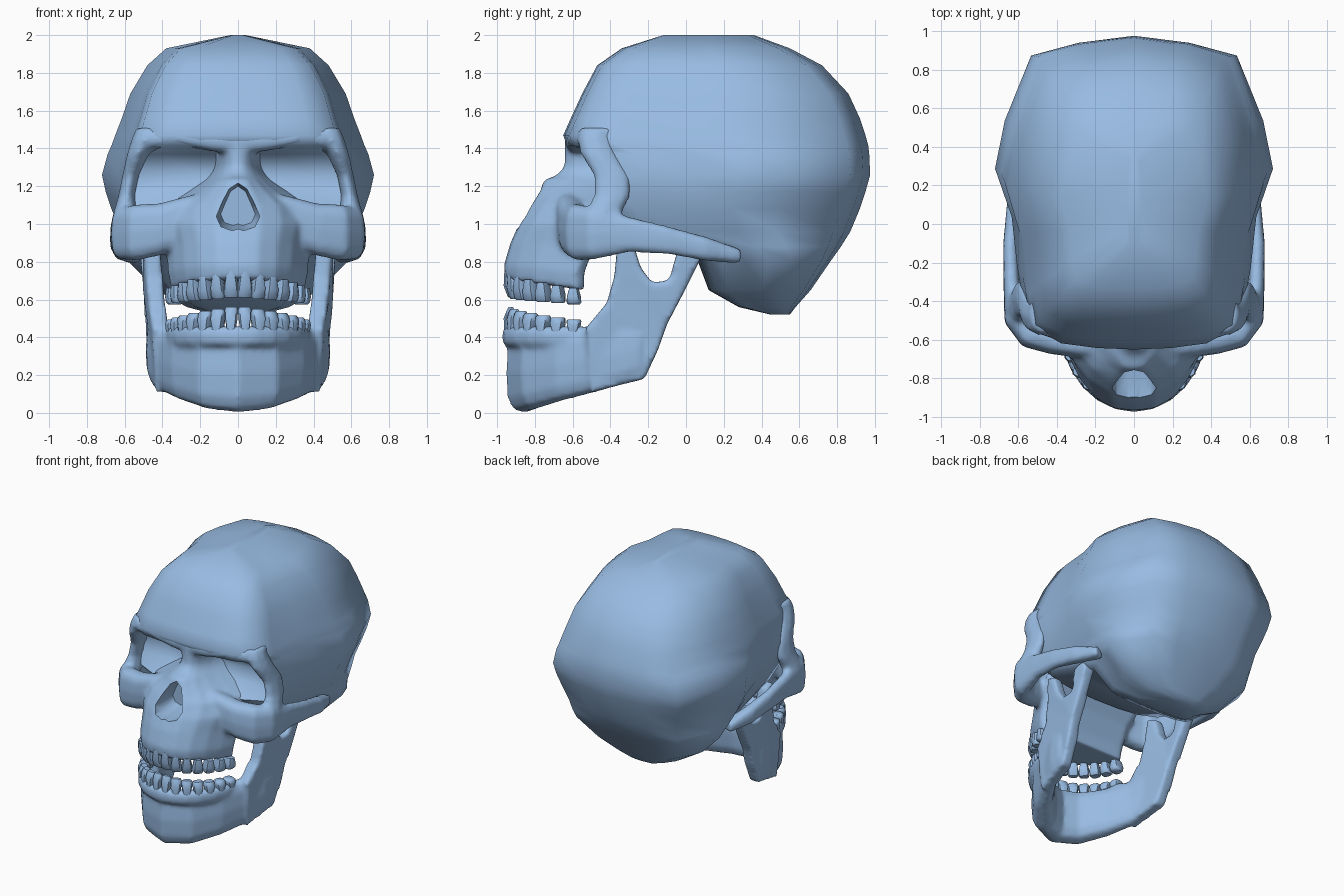
import bpy, bmesh, math
from mathutils import Vector

if "Cube" in bpy.data.objects:
    bpy.data.objects.remove(bpy.data.objects["Cube"])

bone = bpy.data.materials.new("blue_bone")
bone.diffuse_color = (.315, .50, .765, 1)
bone.use_nodes = True
bone.node_tree.nodes["Principled BSDF"].inputs["Base Color"].default_value = bone.diffuse_color


def loft(bm, rings):
    """Skin a list of equal-length rings and cap both ends."""
    vs = [[bm.verts.new(p) for p in r] for r in rings]
    n = len(vs[0])
    for a, b in zip(vs, vs[1:]):
        for i in range(n):
            j = (i + 1) % n
            bm.faces.new((a[i], a[j], b[j], b[i]))
    bm.faces.new(vs[0][::-1])
    bm.faces.new(vs[-1])


def lofted(name, *lofts):
    """One object from any number of lofts."""
    bm = bmesh.new()
    for rings in lofts:
        loft(bm, rings)
    bmesh.ops.recalc_face_normals(bm, faces=bm.faces[:])
    me = bpy.data.meshes.new(name)
    bm.to_mesh(me)
    bm.free()
    me.materials.append(bone)
    ob = bpy.data.objects.new(name, me)
    bpy.context.collection.objects.link(ob)
    return ob


def pair(rings):
    """A loft and its mirror image across x = 0."""
    return rings, [[(-p[0], p[1], p[2]) for p in r] for r in rings]


def apply(ob, kind, **settings):
    mod = ob.modifiers.new(kind, kind)
    for key, value in settings.items():
        setattr(mod, key, value)
    bpy.context.view_layer.objects.active = ob
    bpy.ops.object.modifier_apply(modifier=mod.name)


def fuse(ob, iterations):
    """Melt overlapping lofts into one smooth bone."""
    apply(ob, 'REMESH', mode='VOXEL', voxel_size=.016)
    apply(ob, 'SMOOTH', factor=.5, iterations=iterations)


def plan_ring(half, z, yf, yb, w, dish=0.0, tilt=0.0):
    """Symmetric horizontal section; dish pushes the front middle back."""
    right = [(w * u, yf + (yb - yf) * t + (dish if u < .7 and t < .05 else 0), z - tilt * t)
             for u, t in half]
    return right + [(-x, y, h) for x, y, h in right[-2:0:-1]]


def rounded(a, p=.7):
    c, s = math.cos(a), math.sin(a)
    return math.copysign(abs(c) ** p, c), math.copysign(abs(s) ** p, s)


def sweep(stations, sides=12):
    """Rings along a path of (x, y, z, half height, half thickness)."""
    rings = []
    for i, (x, y, z, h, th) in enumerate(stations):
        a, b = stations[max(i - 1, 0)], stations[min(i + 1, len(stations) - 1)]
        n = Vector((b[1] - a[1], a[0] - b[0], 0)).normalized()
        ring = []
        for k in range(sides):
            c, s = rounded(2 * math.pi * k / sides)
            ring.append(Vector((x, y, z)) + n * th * c + Vector((0, 0, h * s)))
        rings.append(ring)
    return rings


def both_sides(st):
    return [(-s[0],) + tuple(s[1:]) for s in st[:0:-1]] + st


# Cranium: brow overhangs dished eye sockets, base steps up behind the face
CRANIUM = [(0, 0), (.3, .005), (.58, .02), (.8, .07), (.84, .18), (.88, .36), (1, .53),
           (.93, .7), (.74, .93), (.4, .975), (0, 1)]
cranium = lofted("cranium", [plan_ring(CRANIUM, *r) for r in [
    (2.0, -.12, .36, .04), (1.93, -.34, .55, .38), (1.84, -.47, .72, .48),
    (1.69, -.55, .86, .57), (1.56, -.61, .92, .615), (1.47, -.65, .95, .65),
    (1.415, -.63, .965, .67), (1.37, -.53, .97, .69, .10), (1.26, -.49, .975, .72, .11),
    (1.17, -.49, .95, .70, .06), (1.08, -.53, .92, .67), (.96, -.42, .87, .62),
    (.88, -.15, .82, .61), (.81, .06, .77, .59), (.65, .12, .66, .43), (.56, .28, .58, .27),
    (.52, .45, .55, .12)]])

# Face: upper jaw with nasal bridge, cheekbones with arches, socket rims, brow
JAW = [(0, 0), (.28, .02), (.55, .16), (.75, .38), (.9, .65), (1, .9), (.9, 1), (0, 1)]
upper_jaw = [plan_ring(JAW, *r) for r in [
    (.71, -.96, -.54, .36, 0, .06), (.78, -.965, -.54, .375, 0, .04), (.90, -.93, -.48, .385),
    (1.0, -.885, -.42, .42), (1.1, -.825, -.36, .39), (1.17, -.78, -.34, .27),
    (1.235, -.75, -.33, .17), (1.255, -.69, -.33, .15), (1.30, -.645, -.33, .125),
    (1.37, -.64, -.33, .125), (1.44, -.64, -.33, .15)]]
cheekbone = sweep([
    (.12, -.62, 1.08, .10, .06), (.27, -.62, 1.02, .13, .075), (.42, -.595, .97, .14, .08),
    (.54, -.565, .955, .15, .08), (.61, -.49, .95, .14, .065), (.635, -.3, .945, .095, .042),
    (.64, -.1, .915, .075, .038), (.61, .1, .87, .065, .05), (.55, .28, .83, .04, .05)])
socket_rim = [[(x + r * math.cos(k * math.pi / 4), y + .1 * math.sin(k * math.pi / 4), z)
               for k in range(8)]
              for x, y, z, r in [(.48, -.46, 1.51, .06), (.49, -.48, 1.45, .075),
                                 (.53, -.46, 1.37, .06), (.57, -.39, 1.25, .045),
                                 (.59, -.39, 1.15, .045), (.60, -.45, 1.03, .07)]]
brow = sweep(both_sides([(0, -.56, 1.44, .07, .08), (.14, -.565, 1.44, .055, .075),
                         (.30, -.55, 1.46, .045, .08), (.43, -.52, 1.45, .05, .07),
                         (.50, -.46, 1.42, .06, .06)]))
face = lofted("face", upper_jaw, *pair(cheekbone), *pair(socket_rim), brow)
fuse(face, 7)

# Pear-shaped nasal opening
PEAR = [(0, 1.225), (.05, 1.19), (.09, 1.1), (.115, 1.04), (.09, .985), (.03, .965), (0, .975)]
PEAR += [(-x, z) for x, z in PEAR[-2:0:-1]]
cutter = lofted("nose_cutter", [[(x * s, y, 1.1 + (z - 1.1) * s) for x, z in PEAR]
                                for y, s in ((-1.2, 1.0), (-.8, 1.0), (-.67, .8))])
cutter.hide_render = True
apply(face, 'BOOLEAN', operation='DIFFERENCE', object=cutter)
bpy.data.objects.remove(cutter)


def arch(a):
    """Point on the elliptical tooth row."""
    return .345 * math.sin(a), -.5 - .43 * math.cos(a)


# Lower jaw: body, gum ridge and the notched branches
body = sweep(both_sides([
    (0, -.86, .21, .21, .095), (.16, -.80, .22, .20, .09), (.29, -.65, .25, .185, .075),
    (.385, -.47, .285, .175, .06), (.435, -.33, .315, .16, .05), (.45, -.24, .33, .13, .04)]))
gum = sweep(both_sides([(*arch(i * .25), .405, .055, .045) for i in range(7)]))
BRANCH = [(-.53, .45), (-.42, .58), (-.38, .72), (-.36, .92), (-.28, .9), (-.24, .77),
          (-.18, .69), (-.09, .7), (-.045, .86), (.05, .88), (.08, .82), (0, .66),
          (-.10, .47), (-.15, .33), (-.22, .18), (-.5, .11)]
branch = [[(.445 + .12 * min(0, y + .2) + .06 * (z - .4) + d, y, z) for y, z in BRANCH]
          for d in (-.045, .045)]
lower_jaw = lofted("lower_jaw", body, gum, *pair(branch))
fuse(lower_jaw, 6)


# Teeth: tapered crowns, thin cutting edges in front, blocky at the back
def teeth(name, root0, root1, tip0, tip1, front_w):
    lofts = []
    for i in range(7):
        f = i / 6
        a = (i + .5) * .208
        x, y = arch(a)
        t = Vector((.345 * math.cos(a), .43 * math.sin(a), 0)).normalized()
        n = Vector((t.y, -t.x, 0))
        root, tip = root0 + (root1 - root0) * f, tip0 + (tip1 - tip0) * f
        w = front_w if i == 0 else .038
        rings = []
        for h, sw, sd in ((0, .65, .9), (.55, 1.0, 1.0), (.88, 1.05, .55 + .35 * f),
                          (1, .85, .3 + .4 * f)):
            rings.append([Vector((x, y, root + (tip - root) * h))
                          + t * w * sw * c + n * (.038 + .012 * f) * sd * s
                          for c, s in (rounded(k * math.pi / 4) for k in range(8))])
        lofts += pair(rings)
    return lofted(name, *lofts)


upper = teeth("upper_teeth", .75, .66, .61, .575, .039)
lower = teeth("lower_teeth", .43, .43, .56, .495, .034)

# Smooth shading, keeping only real edges sharp
for ob, limit in ((cranium, 75), (face, 50), (lower_jaw, 60), (upper, 48), (lower, 48)):
    bpy.ops.object.select_all(action='DESELECT')
    ob.select_set(True)
    bpy.context.view_layer.objects.active = ob
    bpy.ops.object.shade_smooth_by_angle(angle=math.radians(limit))
